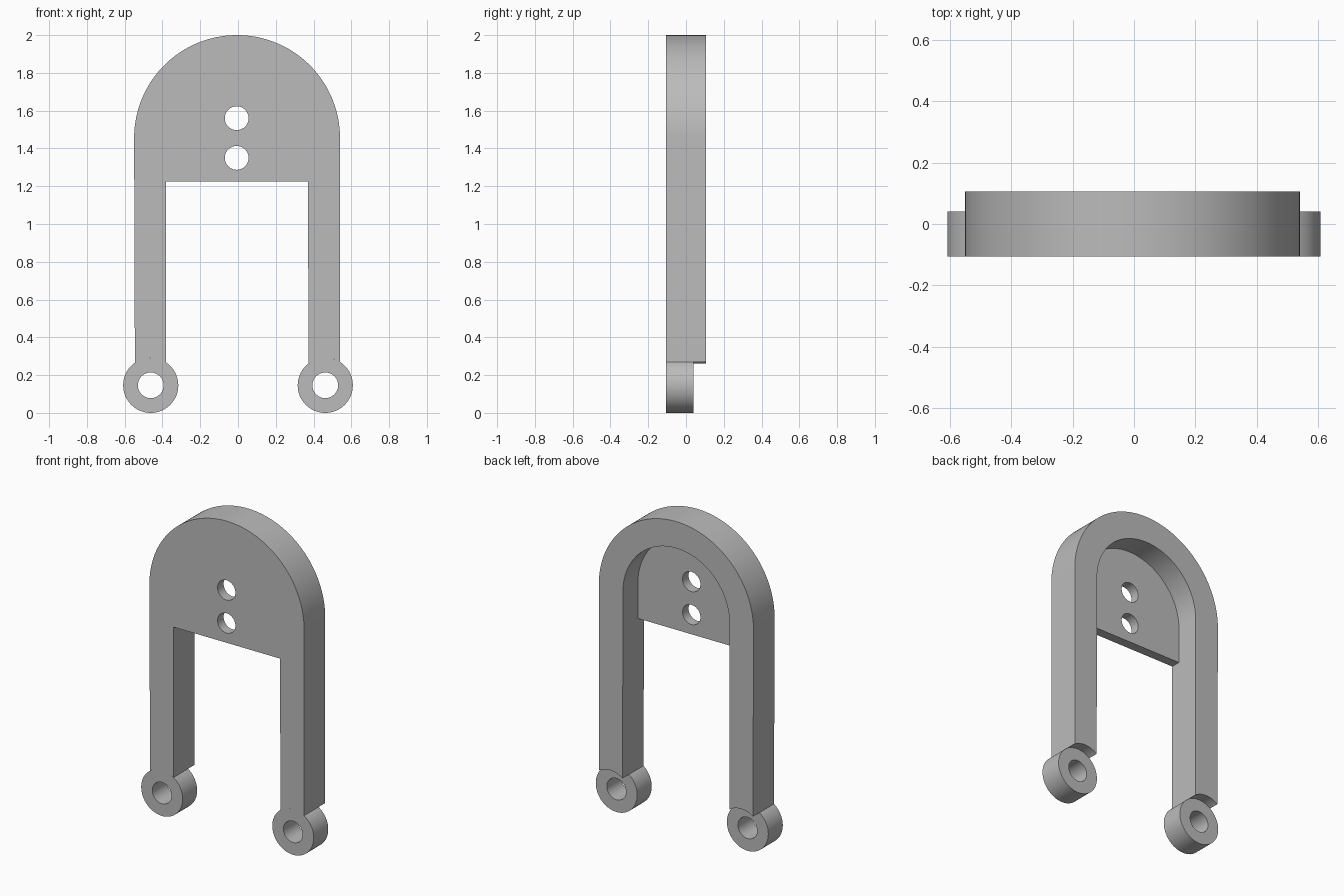
import bpy
import bmesh
from math import sin, cos, pi, asin, radians

if "Cube" in bpy.data.objects:
    bpy.data.objects.remove(bpy.data.objects["Cube"])

grey = bpy.data.materials.new("plain grey")
grey.use_nodes = True
grey.diffuse_color = (0.5, 0.5, 0.5, 1)
grey.node_tree.nodes["Principled BSDF"].inputs["Base Color"].default_value = (0.5, 0.5, 0.5, 1)

FRONT, BACK = -0.106, 0.106
WEB_BACK = -0.045          # rear face of the thin web plate
EYE_BACK = 0.04            # rear face of the eyelets
MID_X, ARCH_Z = -0.005, 1.455
OUTER_R, INNER_R = 0.545, 0.375
WEB_Z = 1.225
EYE_X, EYE_Z, EYE_R, BORE_R = 0.462, 0.146, 0.146, 0.068


def arc(cx, cz, r, start, end, n):
    """Points on an arc in the XZ plane."""
    angles = [start + (end - start) * i / n for i in range(n + 1)]
    return [(cx + r * cos(a), cz + r * sin(a)) for a in angles]


def circle(cx, cz, r, n=64):
    return arc(cx, cz, r, 0, 2 * pi, n)[:-1]


def prism(name, profile, y0, y1):
    """Extrude an XZ outline from y0 to y1."""
    bm = bmesh.new()
    face = bm.faces.new([bm.verts.new((x, y0, z)) for x, z in profile])
    grown = bmesh.ops.extrude_face_region(bm, geom=[face])["geom"]
    verts = [v for v in grown if isinstance(v, bmesh.types.BMVert)]
    bmesh.ops.translate(bm, verts=verts, vec=(0, y1 - y0, 0))
    bmesh.ops.recalc_face_normals(bm, faces=bm.faces)
    mesh = bpy.data.meshes.new(name)
    bm.to_mesh(mesh)
    bm.free()
    mesh.materials.append(grey)
    obj = bpy.data.objects.new(name, mesh)
    bpy.context.collection.objects.link(obj)
    return obj


def cut(target, cutter):
    """Subtract the cutter from the target, then discard it."""
    cutter.hide_render = True
    mod = target.modifiers.new("cut", "BOOLEAN")
    mod.operation, mod.solver, mod.object = "DIFFERENCE", "EXACT", cutter
    bpy.context.view_layer.objects.active = target
    bpy.ops.object.modifier_apply(modifier=mod.name)
    bpy.data.objects.remove(cutter)


def leg_end(cx, x_from, x_to):
    """Hollow end of a leg, following the round eyelet below it."""
    def angle(x):
        return pi / 2 - asin((x - cx) / EYE_R)
    return arc(cx, EYE_Z, EYE_R, angle(x_from), angle(x_to), 16)


# Frame: round-topped plate with two legs
left, right = MID_X - OUTER_R, MID_X + OUTER_R
in_left, in_right = MID_X - INNER_R, MID_X + INNER_R
outline = arc(MID_X, ARCH_Z, OUTER_R, 0, pi, 96)
outline += leg_end(-EYE_X, left + 0.004, in_left)
outline += [(in_left, WEB_Z), (in_right, WEB_Z)]
outline += leg_end(EYE_X, in_right + 0.004, right)
frame = prism("frame", outline, FRONT, BACK)

# Arched pocket in the rear, leaving the web plate
pocket = arc(MID_X, ARCH_Z, INNER_R, 0, pi, 64)
pocket += [(in_left, WEB_Z - 0.1), (in_right, WEB_Z - 0.1)]
cut(frame, prism("pocket_cutter", pocket, WEB_BACK, BACK + 0.1))

# Two bolt holes through the web
for z in (1.35, 1.56):
    cut(frame, prism("hole_cutter", circle(-0.007, z, 0.063), FRONT - 0.1, BACK + 0.1))

# Eyelets at the leg ends
parts = [frame]
for side, x in (("left", EYE_X), ("right", -EYE_X)):
    eyelet = prism(side + "_eyelet", circle(x, EYE_Z, EYE_R), FRONT, EYE_BACK)
    cut(eyelet, prism("bore_cutter", circle(x, EYE_Z, BORE_R), FRONT - 0.1, BACK + 0.1))
    parts.append(eyelet)

# Smooth curves, sharp edges
bpy.ops.object.select_all(action="DESELECT")
for part in parts:
    part.select_set(True)
bpy.context.view_layer.objects.active = frame
bpy.ops.object.shade_smooth_by_angle(angle=radians(30))
